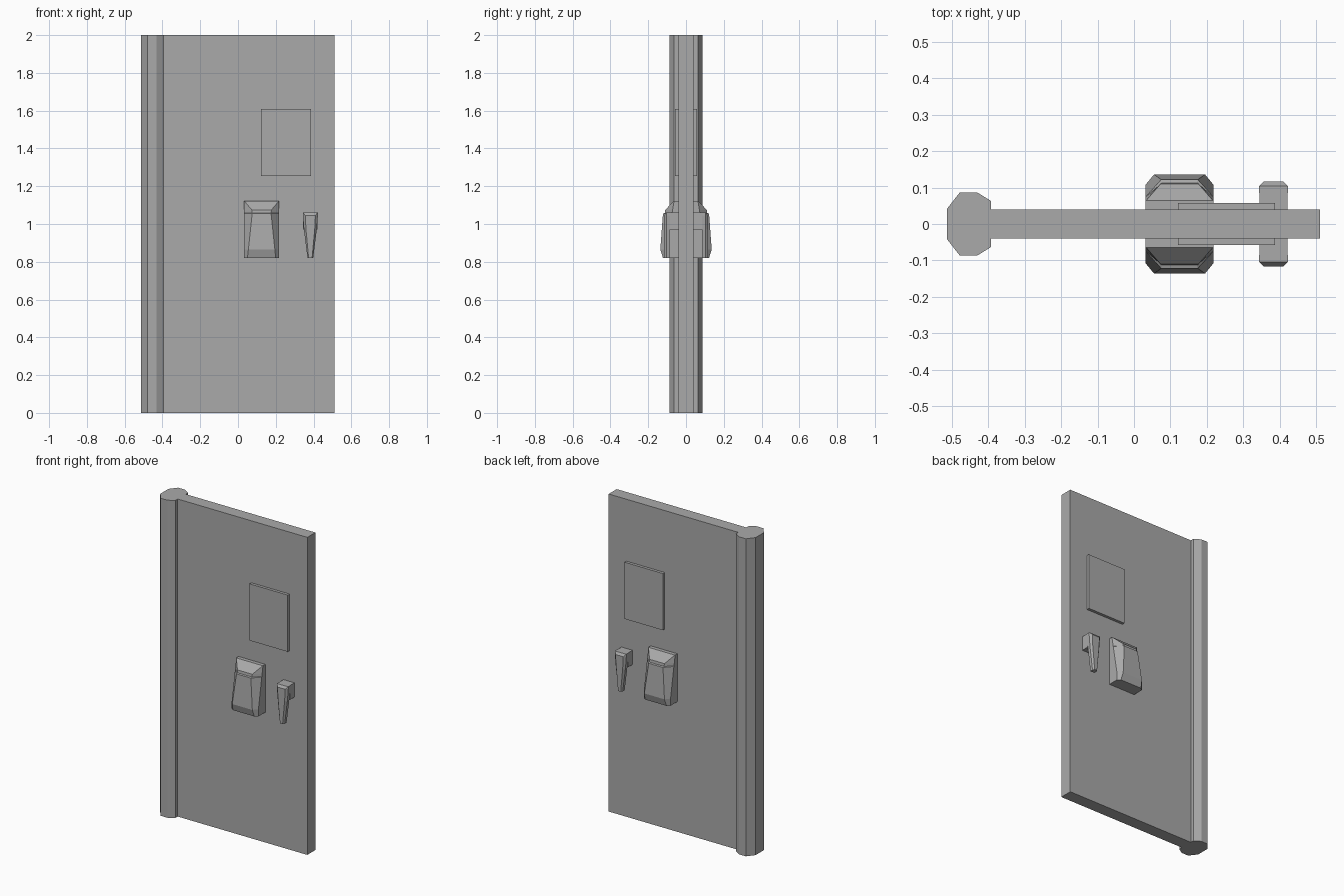
import bpy, bmesh

old = bpy.data.objects.get("Cube")
if old:
    bpy.data.objects.remove(old, do_unlink=True)

grey = bpy.data.materials.new("plain grey")
grey.use_nodes = True
colour = (0.4, 0.4, 0.4, 1)
grey.diffuse_color = colour
grey.node_tree.nodes["Principled BSDF"].inputs["Base Color"].default_value = colour


def loft(name, rings):
    """Skin a stack of matching rings and cap both ends."""
    bm = bmesh.new()
    loops = [[bm.verts.new(p) for p in ring] for ring in rings]
    n = len(loops[0])
    for low, high in zip(loops, loops[1:]):
        for i in range(n):
            j = (i + 1) % n
            bm.faces.new((low[i], low[j], high[j], high[i]))
    bm.faces.new(loops[0][::-1])
    bm.faces.new(loops[-1])
    bmesh.ops.recalc_face_normals(bm, faces=bm.faces)
    mesh = bpy.data.meshes.new(name)
    bm.to_mesh(mesh)
    bm.free()
    mesh.materials.append(grey)
    obj = bpy.data.objects.new(name, mesh)
    bpy.context.collection.objects.link(obj)
    return obj


def prism(name, outline, z0, z1):
    return loft(name, [[(x, y, z) for x, y in outline] for z in (z0, z1)])


def box(name, x0, x1, y0, y1, z0, z1):
    return prism(name, [(x0, y0), (x1, y0), (x1, y1), (x0, y1)], z0, z1)


def chamfered(name, cx, side, y_back, sections):
    """Loft of six-sided sections: height, half width, side depth, front half width, front depth."""
    rings = []
    for z, w, y_side, w_front, y_front in sections:
        half = [(w, y_back), (w, y_side), (w_front, y_front)]
        ring = half + [(-x, y) for x, y in reversed(half)]
        rings.append([(cx + x, side * y, z) for x, y in ring])
    return loft(name, rings)


# Door leaf and the raised plate showing on both faces
box("door_panel", -0.392, 0.511, -0.04, 0.04, 0, 2)
box("window_plate", 0.121, 0.387, -0.058, 0.058, 1.253, 1.61)

# Eight-sided hinge post
half = [(-0.392, 0.063), (-0.431, 0.087), (-0.478, 0.087), (-0.514, 0.041)]
prism("hinge_post", half + [(x, -y) for x, y in reversed(half)], 0, 2)

# Lock housing and pull handle on each face
for side, label in ((-1, "front"), (1, "back")):
    chamfered(label + "_lock_housing", 0.125, side, 0.03, [
        (0.82, 0.093, 0.108, 0.075, 0.122),
        (0.865, 0.093, 0.108, 0.07, 0.136),
        (1.055, 0.093, 0.075, 0.05, 0.122),
        (1.058, 0.093, 0.074, 0.05, 0.112),
        (1.075, 0.093, 0.071, 0.052, 0.11),
        (1.122, 0.093, 0.063, 0.092, 0.064)])
    chamfered(label + "_handle_grip", 0.383, side, 0.085, [
        (0.82, 0.015, 0.104, 0.009, 0.116),
        (0.97, 0.034, 0.104, 0.023, 0.116),
        (1.045, 0.04, 0.104, 0.027, 0.116),
        (1.06, 0.04, 0.104, 0.038, 0.105)])
    box(label + "_handle_arm", 0.345, 0.421, *sorted((side * 0.03, side * 0.085)), 0.97, 1.06)
